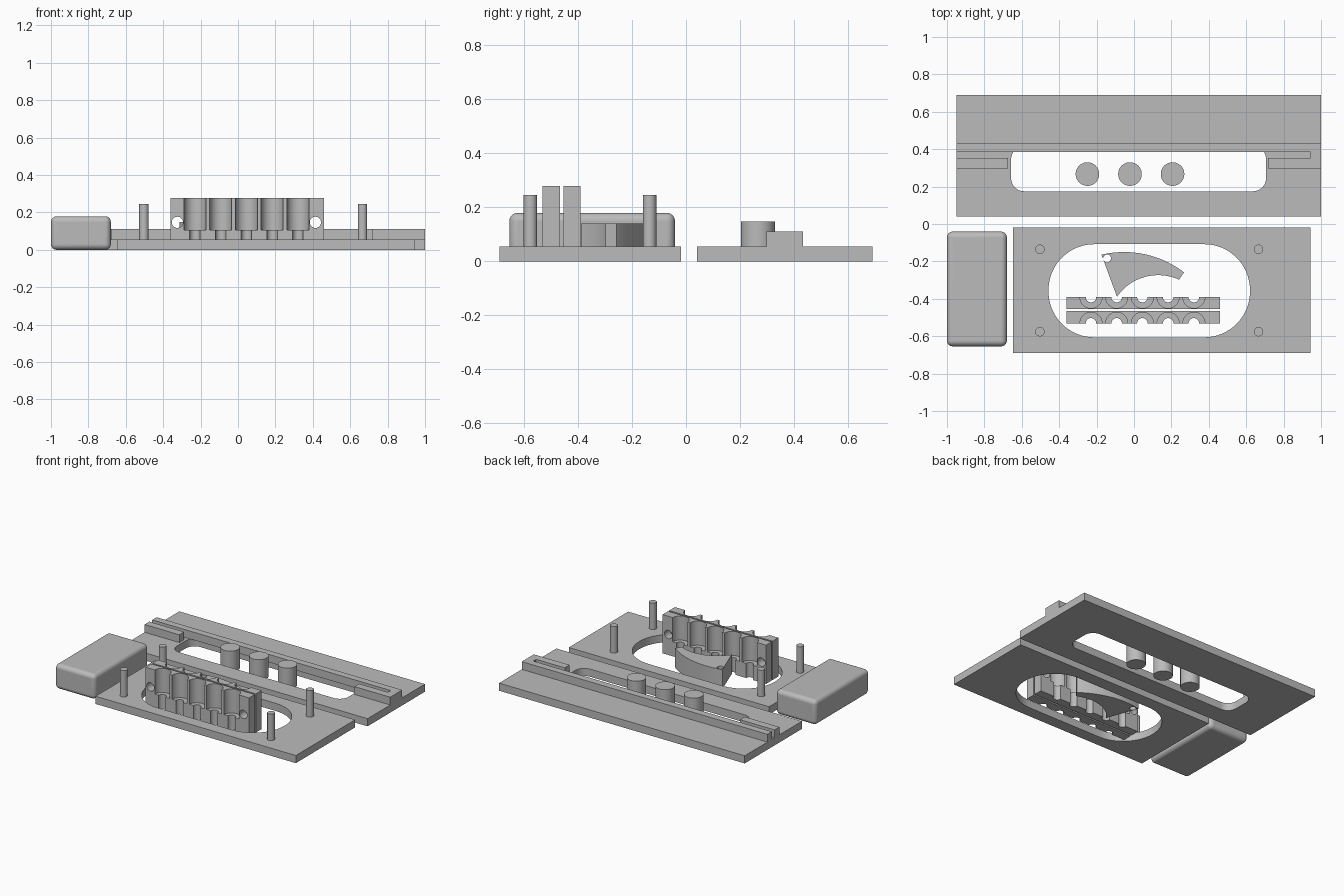
import bpy, bmesh, math
from mathutils import Vector, Matrix

if "Cube" in bpy.data.objects:
    bpy.data.objects.remove(bpy.data.objects["Cube"])

grey = bpy.data.materials.new("plain_grey")
grey.diffuse_color = (0.5, 0.5, 0.5, 1)
grey.use_nodes = True
grey.node_tree.nodes["Principled BSDF"].inputs["Base Color"].default_value = grey.diffuse_color


def prism(name, outline, z0, z1):
    """Extrude a flat outline from z0 to z1."""
    bm = bmesh.new()
    face = bm.faces.new([bm.verts.new((x, y, z0)) for x, y in outline])
    out = bmesh.ops.extrude_face_region(bm, geom=[face])
    bmesh.ops.translate(bm, vec=(0, 0, z1 - z0),
                        verts=[v for v in out["geom"] if isinstance(v, bmesh.types.BMVert)])
    bmesh.ops.recalc_face_normals(bm, faces=bm.faces)
    me = bpy.data.meshes.new(name)
    bm.to_mesh(me)
    bm.free()
    me.materials.append(grey)
    ob = bpy.data.objects.new(name, me)
    bpy.context.collection.objects.link(ob)
    return ob


def rect(x0, x1, y0, y1):
    return [(x0, y0), (x1, y0), (x1, y1), (x0, y1)]


def circle(x, y, r, n=48):
    return [(x + r * math.cos(2 * math.pi * i / n), y + r * math.sin(2 * math.pi * i / n))
            for i in range(n)]


def round_rect(x0, x1, y0, y1, r, n=16):
    pts = []
    corners = [(x1 - r, y1 - r), (x0 + r, y1 - r), (x0 + r, y0 + r), (x1 - r, y0 + r)]
    for k, (cx, cy) in enumerate(corners):
        for i in range(n + 1):
            a = math.pi / 2 * (k + i / n)
            pts.append((cx + r * math.cos(a), cy + r * math.sin(a)))
    return pts


def arc(p, q, s, n=24):
    """Arc from p through q to s."""
    (ax, ay), (bx, by), (cx, cy) = p, q, s
    d = 2 * (ax * (by - cy) + bx * (cy - ay) + cx * (ay - by))
    a2, b2, c2 = ax * ax + ay * ay, bx * bx + by * by, cx * cx + cy * cy
    o = Vector(((a2 * (by - cy) + b2 * (cy - ay) + c2 * (ay - by)) / d,
                (a2 * (cx - bx) + b2 * (ax - cx) + c2 * (bx - ax)) / d))
    u, w = Vector(p) - o, Vector(s) - o
    turn = math.atan2(u.x * w.y - u.y * w.x, u.dot(w))
    return [tuple(o + Matrix.Rotation(turn * i / n, 2) @ u) for i in range(n + 1)]


def cut(ob, cutters):
    """Subtract each cutter, then remove it."""
    for c in cutters:
        m = ob.modifiers.new("cut", 'BOOLEAN')
        m.operation, m.solver, m.object = 'DIFFERENCE', 'EXACT', c
    dg = bpy.context.evaluated_depsgraph_get()
    me = bpy.data.meshes.new_from_object(ob.evaluated_get(dg))
    ob.modifiers.clear()
    ob.data = me
    for c in cutters:
        bpy.data.objects.remove(c)


T = 0.055  # plate thickness

# Rear plate with its long window
rear = prism("rear_plate", rect(-0.95, 1.0, 0.041, 0.691), 0, T)
cut(rear, [prism("cutter", round_rect(-0.657, 0.706, 0.175, 0.416, 0.07), -0.1, 0.2)])

# Guide rail with a hooked end on the right, and a loose strip on the left
prism("guide_rail", [(-0.95, 0.434), (-0.95, 0.384), (0.944, 0.384), (0.944, 0.352),
                     (0.716, 0.352), (0.716, 0.298), (1.0, 0.298), (1.0, 0.434)], T, 0.111)
prism("guide_strip", rect(-0.95, -0.674, 0.298, 0.352), T, 0.111)

# Three plugs standing in the window
for i in range(3):
    prism(f"plug_{i + 1}", circle(-0.249 + 0.2275 * i, 0.267, 0.063), 0, 0.148)

# Front plate with its oval opening
front = prism("front_plate", rect(-0.647, 0.943, -0.691, -0.018), 0, T)
cut(front, [prism("cutter", round_rect(-0.457, 0.62, -0.606, -0.108, 0.245), -0.1, 0.2)])

# Four corner pins
for x in (-0.503, 0.666):
    for y in (-0.576, -0.135):
        prism("corner_pin", circle(x, y, 0.025, 32), T, 0.245)

# Two clamp blocks with stepped half-round grooves on their outer sides
for name, y0, y1, open_y in (("front_clamp_block", -0.531, -0.466, -0.531),
                             ("rear_clamp_block", -0.454, -0.391, -0.391)):
    block = prism(name, rect(-0.362, 0.46, y0, y1), 0, 0.278)
    cutters = []
    for i in range(5):
        x = -0.23 + 0.1375 * i
        cutters.append(prism("cutter", circle(x, open_y, 0.059), 0.105, 0.4))
        cutters.append(prism("cutter", circle(x, open_y, 0.028, 32), -0.1, 0.2))
    for x in (-0.324, 0.414):  # bolt holes
        c = prism("cutter", circle(0, 0, 0.03, 32), -0.2, 0.2)
        c.location = (x, -0.46, 0.147)
        c.rotation_euler.x = math.pi / 2
        cutters.append(c)
    bpy.context.view_layer.update()
    cut(block, cutters)

# Curved lever with a pivot hole
lever = prism("curved_lever",
              arc((-0.174, -0.164), (0.059, -0.162), (0.267, -0.258))
              + arc((0.241, -0.298), (0.086, -0.277), (-0.091, -0.389)), 0, 0.139)
cut(lever, [prism("cutter", circle(-0.144, -0.184, 0.021, 32), -0.1, 0.3)])

# Rounded box on the left
box = prism("rounded_box", rect(-1.0, -0.68, -0.654, -0.041), 0, 0.179)
bev = box.modifiers.new("round", 'BEVEL')
bev.width, bev.segments = 0.03, 8

# Smooth shading with sharp edges kept
bpy.ops.object.select_all(action='DESELECT')
for ob in bpy.context.scene.objects:
    ob.select_set(True)
    bpy.context.view_layer.objects.active = ob
bpy.ops.object.shade_smooth_by_angle(angle=math.radians(30))
